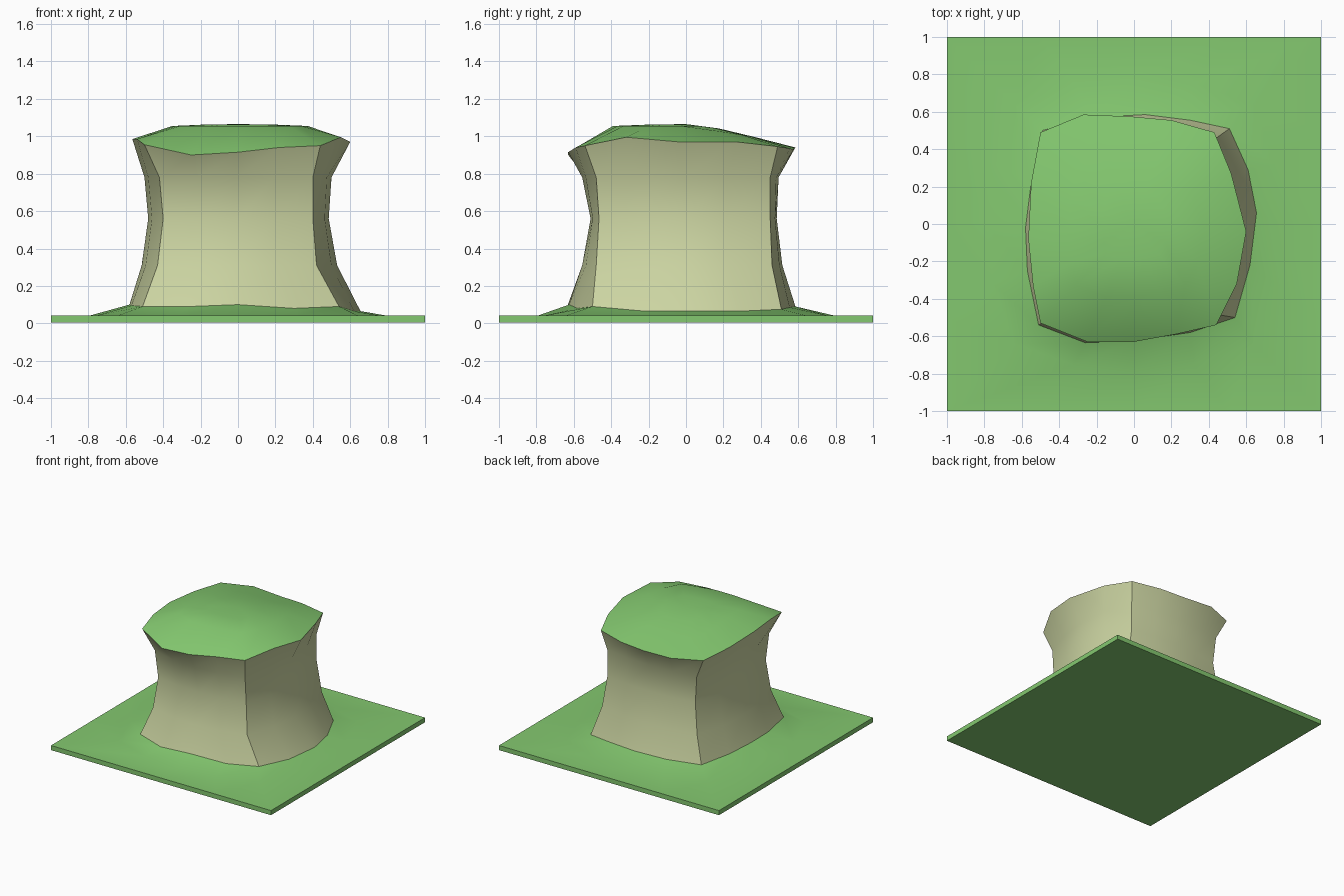
import bpy
from mathutils import Vector

if "Cube" in bpy.data.objects:
    bpy.data.objects.remove(bpy.data.objects["Cube"])


def material(name, rgb):
    m = bpy.data.materials.new(name)
    m.diffuse_color = (*rgb, 1)
    m.use_nodes = True
    m.node_tree.nodes["Principled BSDF"].inputs["Base Color"].default_value = m.diffuse_color
    return m


GRASS = material("grass", (0.23, 0.58, 0.16))
STONE = material("stone", (0.60, 0.66, 0.36))


def loft(name, rings, mat, cap_first=False, apex=None, angle=0.65):
    """Skin a list of equal-length rings; optional end face and apex point."""
    n = len(rings[0])
    verts = [p for r in rings for p in r]
    faces = [(k * n + i, k * n + (i + 1) % n, (k + 1) * n + (i + 1) % n, (k + 1) * n + i)
             for k in range(len(rings) - 1) for i in range(n)]
    if cap_first:
        faces.append(tuple(reversed(range(n))))
    if apex:
        base = (len(rings) - 1) * n
        faces += [(base + i, base + (i + 1) % n, len(verts)) for i in range(n)]
        verts.append(apex)
    mesh = bpy.data.meshes.new(name)
    mesh.from_pydata(verts, [], faces)
    mesh.materials.append(mat)
    ob = bpy.data.objects.new(name, mesh)
    bpy.context.collection.objects.link(ob)
    bpy.ops.object.select_all(action='DESELECT')
    ob.select_set(True)
    bpy.context.view_layer.objects.active = ob
    bpy.ops.object.shade_smooth_by_angle(angle=angle)
    return ob


def four_sided(corners, bulges, z):
    """16-point ring: four corners, each side bowed outward by its bulge."""
    ring = []
    for k in range(4):
        a, b = Vector(corners[k]), Vector(corners[(k + 1) % 4])
        out = Vector(((b - a).y, -(b - a).x)).normalized()
        for i in range(4):
            t = i / 4
            p = a.lerp(b, t) + out * bulges[k] * 4 * t * (1 - t)
            ring.append((p.x, p.y, z))
    return ring


# Rings run front-left, front-right, back-right, back-left
foot = [(-.51, -.54, .09), (-.26, -.635, .09), (0, -.625, .10), (.30, -.58, .08),
        (.54, -.50, .09), (.62, -.22, .065), (.655, .06, .065), (.61, .29, .065),
        (.51, .51, .075), (.30, .555, .085), (.06, .585, .09), (-.22, .57, .09),
        (-.49, .50, .09), (-.55, .22, .09), (-.58, -.02, .10), (-.57, -.25, .095)]
rim = [(-.50, -.53, .955), (-.25, -.63, .90), (0, -.63, .915), (.22, -.59, .94),
       (.44, -.54, .95), (.55, -.32, .995), (.60, -.04, .97), (.52, .27, .97),
       (.43, .49, .945), (.20, .555, .935), (-.02, .575, .93), (-.27, .585, .94),
       (-.50, .49, .945), (-.55, .22, .965), (-.565, -.08, .985), (-.54, -.33, .985)]

# Rock column pinched at the waist
low = four_sided([(-.43, -.49), (.42, -.48), (.44, .46), (-.43, .47)], (.07, .10, .05, .085), .31)
waist = four_sided([(-.40, -.465), (.40, -.465), (.40, .45), (-.40, .45)], (.045, .085, .035, .08), .56)
high = four_sided([(-.42, -.48), (.40, -.48), (.40, .45), (-.42, .46)], (.075, .10, .04, .08), .78)
loft("rock_column", [foot, low, waist, high, rim], STONE)


# Grassy domed cap
def dome_ring(s, top, slope):
    return [(x * s, y * s, top - slope * max(0, y * s)) for x, y, _ in rim]


loft("grass_cap", [rim, dome_ring(.62, 1.055, .16), dome_ring(.3, 1.063, .12)],
     GRASS, apex=(0, 0, 1.065), angle=0.8)


# Square ground tile with a gentle rise to the rock
def square(s, z):
    return four_sided([(-s, -s), (s, -s), (s, s), (-s, s)], (0, 0, 0, 0), z)


skirt = four_sided([(-.64, -.64), (.64, -.64), (.64, .64), (-.64, .64)], (.15,) * 4, .042)
loft("ground_tile", [square(1, 0.004), square(1, .042), skirt, foot], GRASS, cap_first=True)
